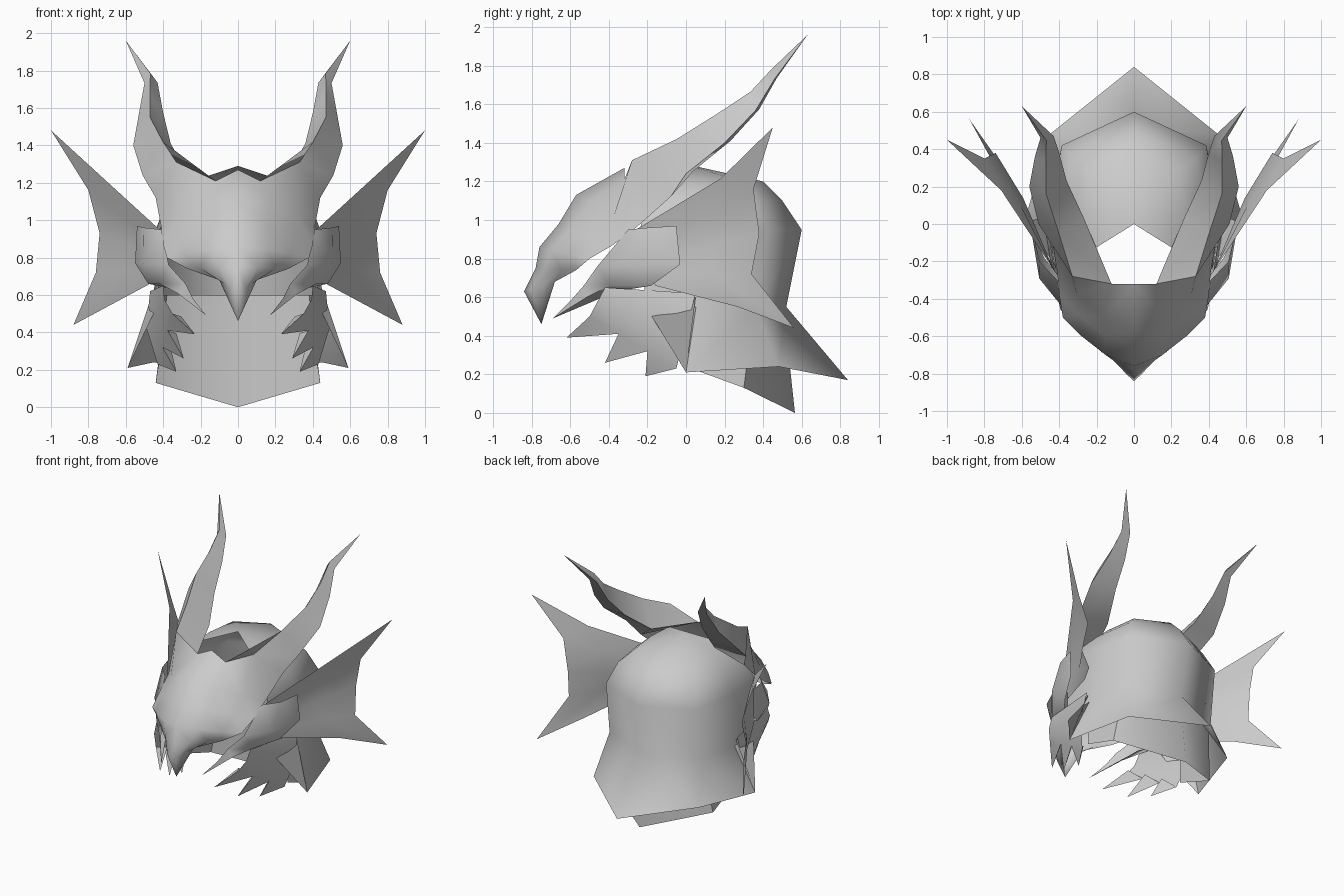
import bpy
import bmesh
import math
from mathutils import Vector

cube = bpy.data.objects.get("Cube")
if cube:
    bpy.data.objects.remove(cube, do_unlink=True)

colour = (0.6, 0.6, 0.6, 1)
grey = bpy.data.materials.new("plain_grey")
grey.use_nodes = True
grey.diffuse_color = colour
grey.node_tree.nodes["Principled BSDF"].inputs["Base Color"].default_value = colour


def line(start, end, count):
    """Evenly spaced points between two ends."""
    return [Vector(start).lerp(Vector(end), i / (count - 1)) for i in range(count)]


def skin(bm, rows, closed=False):
    """Skin rows of points; repeated points collapse to triangles when welded."""
    grid = [[bm.verts.new(point) for point in row] for row in rows]
    for low, high in zip(grid, grid[1:]):
        count = len(low)
        for i in range(count if closed else count - 1):
            j = (i + 1) % count
            bm.faces.new((low[i], low[j], high[j], high[i]))


def bowed_rows(first_edge, second_edge, bow):
    """Rows running between two edges, with the middle pushed by a bow vector."""
    rows = []
    for a, b in zip(first_edge, second_edge):
        a, b = Vector(a), Vector(b)
        middle = (a + b) / 2 + (b - a).length * Vector(bow)
        rows.append([a, middle, b])
    return rows


def finish(name, bm, outward):
    """Weld, orient, smooth and mirror one half of a part."""
    bmesh.ops.remove_doubles(bm, verts=bm.verts, dist=0.001)
    bmesh.ops.recalc_face_normals(bm, faces=bm.faces)
    facing = sum(face.normal.dot(Vector(outward)) * face.calc_area() for face in bm.faces)
    if facing < 0:
        bmesh.ops.reverse_faces(bm, faces=bm.faces)
    mesh = bpy.data.meshes.new(name)
    bm.to_mesh(mesh)
    bm.free()
    mesh.materials.append(grey)
    obj = bpy.data.objects.new(name, mesh)
    bpy.context.collection.objects.link(obj)
    mirror = obj.modifiers.new("both_sides", 'MIRROR')
    mirror.use_clip = True
    bpy.ops.object.select_all(action='DESELECT')
    obj.select_set(True)
    bpy.context.view_layer.objects.active = obj
    bpy.ops.object.shade_smooth_by_angle(angle=math.radians(55))


def sheet(name, rows, outward):
    bm = bmesh.new()
    skin(bm, rows)
    finish(name, bm, outward)


# Face mask: each row curves from the centre profile back to the cheek edge
brow = [(0, -.32, 1.27), (.12, -.32, 1.21), (.33, -.28, 1.31), (.44, -.08, 1.12)]
mask_profile = [
    ((-.57, 1.13), (.41, -.26, .96)),
    ((-.66, .98), (.4, -.38, .87)),
    ((-.76, .86), (.38, -.5, .8)),
    ((-.78, .75), (.27, -.57, .74)),
    ((-.84, .63), (.1, -.68, .68)),
    ((-.75, .46), (0, -.75, .46)),
]
mask = [brow]
for (y, z), side in mask_profile:
    row = []
    for across in (0, .4, .75, 1):
        ease = across ** 1.6
        row.append((side[0] * across, y + (side[1] - y) * ease, z + (side[2] - z) * ease))
    mask.append(row)

# Horns: triangular sections along a path, growing out of the brow
section = [Vector((-1, .3, -.4)), Vector((.1, -.4, 1)), Vector((1, 0, -.5))]
horn_path = [
    ((.39, 0, 1.3), .12),
    ((.46, .2, 1.45), .1),
    ((.465, .36, 1.6), .065),
    ((.465, .46, 1.75), .035),
    ((.6, .63, 1.96), 0),
]
horn = [brow[1:]]
for centre, size in horn_path:
    horn.append([Vector(centre) + size * corner for corner in section])
bm = bmesh.new()
skin(bm, mask)
skin(bm, horn, closed=True)
finish("horned_mask", bm, (0, -1, .2))

# Rounded hood: half width, back reach and height of each ring
plan = [(0, 1), (.88, .7), (1, .1), (.95, -.4)]
rings = [(0, 0, 1.29), (.27, .4, 1.2), (.38, .5, 1.1), (.44, .6, .95), (.45, .52, .55)]
hood = [[(width * u, reach * v, z) for u, v in plan] for width, reach, z in rings]

# The hood's hem flares into a pointed collar
hood.append([(0, .84, .17), (.45, .48, .24), (.59, 0, .21), (.46, .05, .6)])
sheet("hood", hood, (0, 1, .3))

# Neck guard inside the collar
sheet("neck_guard", [
    [(0, .5, .6), (.38, .36, .6), (.43, 0, .6)],
    [(0, .565, 0), (.44, .3, .13), (.42, 0, .24)],
], (.3, 1, 0))

# Cupped cheek guard ending in a forward fang
fang_tip = (.17, -.69, .49)
cheek_front = [(.41, -.3, .95), (.37, -.46, .76), (.28, -.53, .66), (.24, -.6, .58), fang_tip]
cheek_back = [(.54, -.05, .97), (.55, -.03, .77), (.48, -.18, .66), (.34, -.36, .63), fang_tip]
sheet("cheek_guard", bowed_rows(cheek_front, cheek_back, (.1, -.1, 0)), (1, -.5, 0))

# Jaw plate with three hooked spikes along its hem
jaw_top = line((.4, -.42, .65), (.47, .05, .62), 4)
jaw_hem = line((.35, -.5, .5), (.43, -.05, .23), 4)
spike_tips = [(.23, -.62, .39), (.29, -.42, .26), (.33, -.21, .19)]
bm = bmesh.new()
skin(bm, bowed_rows(jaw_top, jaw_hem, (.1, 0, 0)))
for a, b, tip in zip(jaw_hem, jaw_hem[1:], spike_tips):
    inside = (a + b) / 2 + Vector((-.06, 0, .03))
    skin(bm, [[a, b, inside], [tip] * 3], closed=True)
finish("jaw_plate", bm, (1, -.3, 0))

# Webbed side fin, folded back along its middle, with a scalloped rim
fin_root = line((.42, -.26, .95), (.47, -.16, .66), 5)
fin_rim = [(1, .45, 1.48), (.8, .35, 1.16), (.74, .38, .93), (.76, .34, .72), (.88, .56, .44)]
sheet("side_fin", bowed_rows(fin_root, fin_rim, (0, .08, 0)), (.6, -1, 0))
